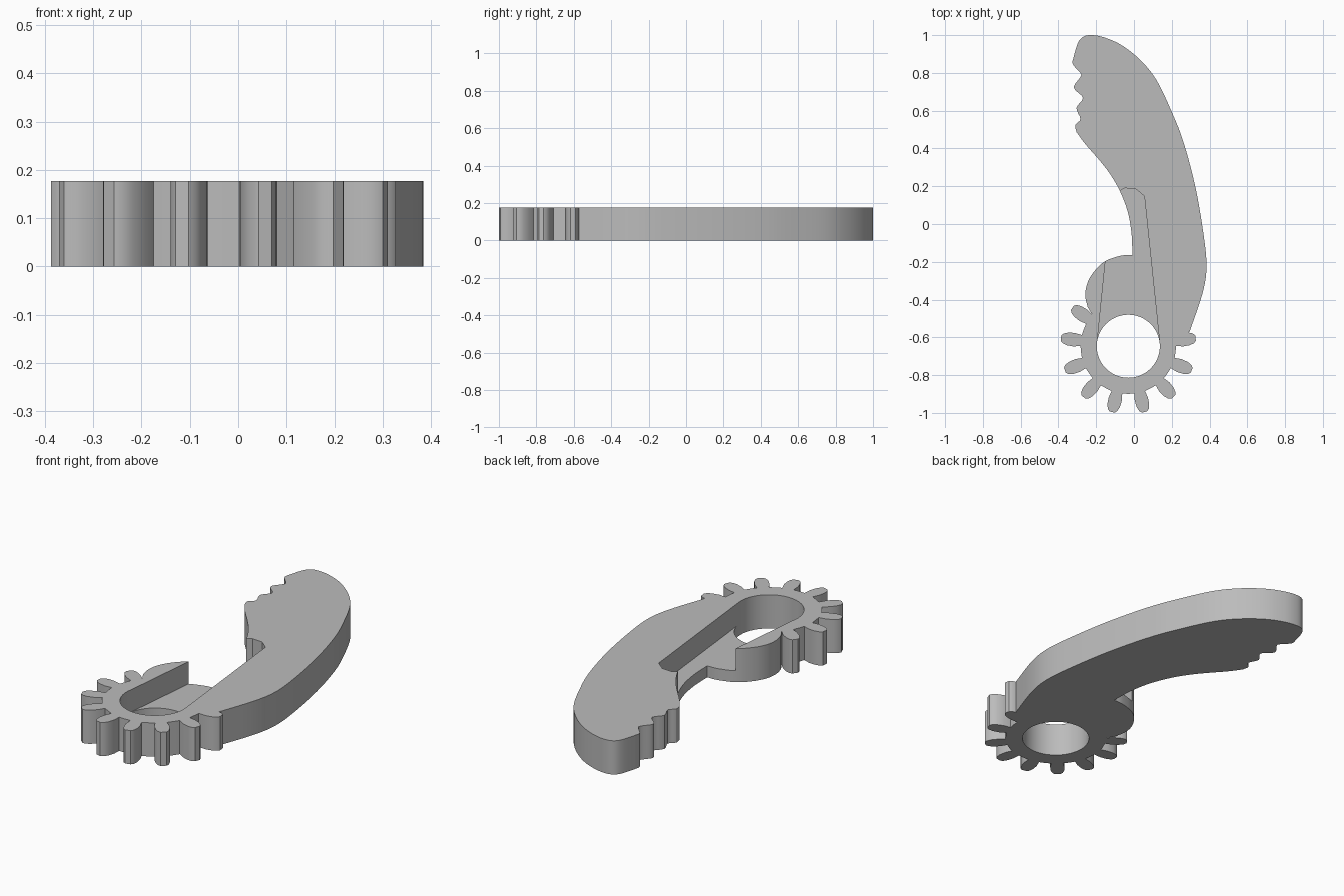
import bpy, bmesh, math
from mathutils import Vector

cube = bpy.data.objects.get("Cube")
if cube:
    bpy.data.objects.remove(cube, do_unlink=True)

THICK = 0.177
FLOOR = 0.06
HUB = Vector((-0.03, -0.647))
PITCH = math.tau / 13

grey = bpy.data.materials.new("plain grey")
grey.use_nodes = True
colour = (0.5, 0.5, 0.5, 1)
grey.diffuse_color = colour
grey.node_tree.nodes["Principled BSDF"].inputs["Base Color"].default_value = colour


def polar(r, a):
    return HUB + Vector((r * math.cos(a), r * math.sin(a)))


def smooth(points, steps):
    """Catmull-Rom curve through the points, leaving out the last one."""
    p = [Vector(q) for q in points]
    p = [2 * p[0] - p[1]] + p + [2 * p[-1] - p[-2]]
    out = []
    for a, b, c, d in zip(p, p[1:], p[2:], p[3:]):
        for i in range(steps):
            t = i / steps
            out.append(0.5 * (2 * b + (c - a) * t + (2 * a - 5 * b + 4 * c - d) * t ** 2
                              + (3 * b - a - 3 * c + d) * t ** 3))
    return out


def prism(name, outline, z0, z1):
    """Extrude a counter-clockwise outline from z0 to z1."""
    bm = bmesh.new()
    face = bm.faces.new([bm.verts.new((p[0], p[1], z0)) for p in outline])
    top = bmesh.ops.extrude_face_region(bm, geom=[face])["geom"]
    bmesh.ops.translate(bm, vec=(0, 0, z1 - z0),
                        verts=[v for v in top if isinstance(v, bmesh.types.BMVert)])
    bmesh.ops.recalc_face_normals(bm, faces=bm.faces)
    mesh = bpy.data.meshes.new(name)
    bm.to_mesh(mesh)
    bm.free()
    mesh.materials.append(grey)
    obj = bpy.data.objects.new(name, mesh)
    bpy.context.collection.objects.link(obj)
    return obj


# Lever: curved back, rounded tip, finger grips, inner curve and cam
back = [(.294, -.571), (.362, -.37), (.384, -.228), (.368, -.053), (.325, .196),
        (.262, .434), (.198, .598), (.119, .762), (.034, .868), (-.066, .947),
        (-.161, .989), (-.23, 1), (-.272, .989), (-.299, .952), (-.325, .862)]
grips = [(-.325, .862), (-.32, .84), (-.283, .8), (-.283, .778), (-.315, .735),
         (-.31, .709), (-.27, .667), (-.304, .614), (-.283, .556), (-.31, .524),
         (-.304, .487)]
inner = [(-.304, .487), (-.257, .423), (-.188, .344), (-.13, .27), (-.077, .18),
         (-.034, .069), (-.013, -.048), (-.008, -.164)]
cam = [(-.008, -.164), (-.066, -.167), (-.151, -.196), (-.209, -.249),
       (-.246, -.312), (-.257, -.381), (-.241, -.455)]
outline = smooth(back, 5) + smooth(grips, 4) + smooth(inner, 5) + smooth(cam, 5)

# Gear: nine teeth round the lower part of the hub
flank = [(.253, .029), (.29, .036), (.325, .034), (.348, .026), (.359, .014)]
first = math.radians(145.4)
for k in range(9):
    mid = first + k * PITCH
    tooth = [polar(r, mid - w / r) for r, w in flank]
    tooth += [polar(r, mid + w / r) for r, w in reversed(flank)]
    if k == 8:
        tooth = tooth[:-2]      # last tooth runs into the lever
    outline += tooth
    if k < 8:
        outline.append(polar(.252, mid + PITCH / 2))

lever = prism("geared_lever", outline, 0, THICK)

# Cutters: round bore through the hub and a slot down to a thin floor
bore = prism("bore_cutter", [polar(.167, math.tau * i / 64) for i in range(64)], -.1, .3)
slot = prism("slot_cutter", [(-.196, -.64), (.135, -.62), (.055, .148), (.008, .187),
                             (-.05, .19), (-.09, .165), (-.16, .05), (-.151, -.196)],
             FLOOR, .3)
for cutter in (slot, bore):
    mod = lever.modifiers.new(cutter.name, "BOOLEAN")
    mod.operation = "DIFFERENCE"
    mod.solver = "EXACT"
    mod.object = cutter
    bpy.context.view_layer.objects.active = lever
    bpy.ops.object.modifier_apply(modifier=mod.name)
    bpy.data.objects.remove(cutter, do_unlink=True)

# Smooth the curved walls, keep the rims crisp
bpy.ops.object.select_all(action="DESELECT")
lever.select_set(True)
bpy.context.view_layer.objects.active = lever
bpy.ops.object.shade_smooth_by_angle(angle=math.radians(30))
